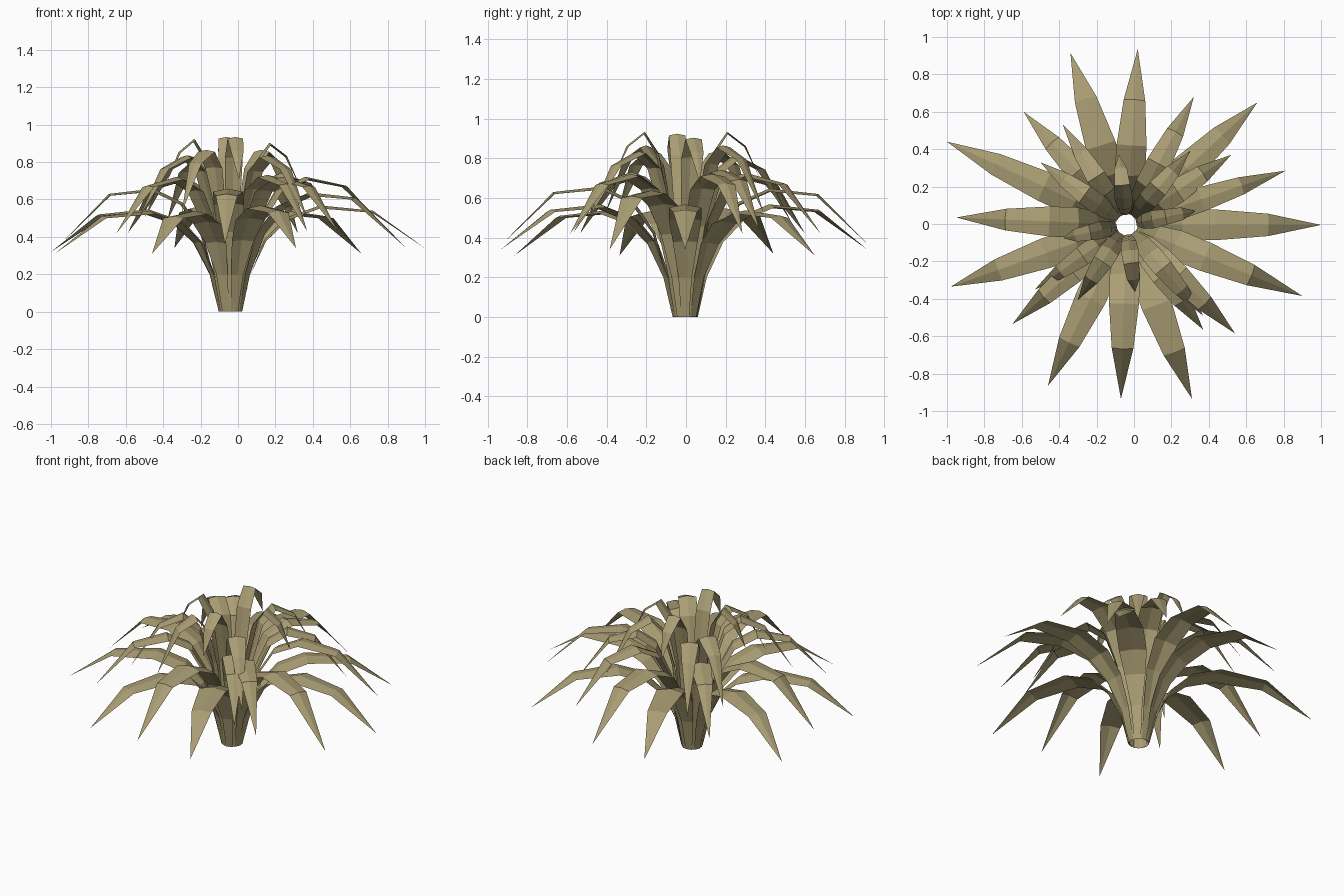
import bpy, bmesh, math
from mathutils import Vector

if "Cube" in bpy.data.objects:
    bpy.data.objects.remove(bpy.data.objects["Cube"])

CENTRE = Vector((-0.04, -0.004, 0.0))

mat = bpy.data.materials.new("dry olive")
mat.diffuse_color = (0.40, 0.34, 0.175, 1)
mat.use_nodes = True
mat.node_tree.nodes["Principled BSDF"].inputs["Base Color"].default_value = mat.diffuse_color

# Each tier: arc as (radius, height) from stem to tip, and half widths along the arc
TIERS = {
    "low": ([(.060, 0), (.105, .2), (.18, .37), (.29, .475), (.46, .53), (.73, .505), (1.0, .31)],
            [.02, .034, .062, .082, .082, .06, 0]),
    "wide": ([(.059, 0), (.098, .2), (.165, .42), (.28, .57), (.45, .64), (.71, .615), (1.0, .35)],
             [.02, .034, .062, .082, .08, .058, 0]),
    "middle": ([(.057, 0), (.088, .2), (.14, .46), (.24, .645), (.38, .715), (.58, .67), (.8, .42)],
               [.018, .03, .052, .066, .066, .048, 0]),
    "upper": ([(.055, 0), (.075, .2), (.115, .52), (.185, .75), (.28, .83), (.42, .765), (.58, .50)],
              [.018, .027, .044, .054, .054, .04, 0]),
    "inner": ([(.053, 0), (.062, .2), (.085, .55), (.14, .82), (.21, .925), (.30, .855), (.37, .70)],
              [.016, .025, .04, .048, .042, .034, 0]),
}

# Leaf tips seen from above, with the tip height
LEAVES = {
    "low": [(.66, .65, .31), (.31, -.935, .34), (-.46, -.865, .31), (-.98, -.335, .31),
            (1.0, -.005, .34), (-1.0, .44, .32), (-.34, .915, .34)],
    "wide": [(.02, .935, .35), (.90, -.385, .34), (-.07, -.935, .36), (-.95, .035, .36)],
    "middle": [(.32, .68, .42), (.54, -.585, .42), (.37, -.565, .43), (-.65, -.535, .42),
               (-.59, .60, .42), (.52, .37, .44), (.81, .285, .42)],
    "upper": [(-.38, .53, .48), (-.50, .33, .50), (.30, .39, .53), (.37, -.49, .50),
              (-.53, -.35, .50), (-.30, -.405, .53)],
    "inner": [(-.38, -.075, .695), (.33, .07, .675), (-.08, .37, .705), (.005, -.365, .705)],
}


def make_leaf(name, tier, tip):
    """Strip with a raised midrib that rises from the stem and bends over to a point."""
    arc, widths = TIERS[tier]
    reach = arc[-1][0]
    flat = Vector((tip[0], tip[1], 0)) - CENTRE
    length = flat.length
    out = flat.normalized()
    side = Vector((-out.y, out.x, 0))
    lift = tip[2] - arc[-1][1]
    bm = bmesh.new()
    rows = []
    last = len(arc) - 1
    for i, ((r, z), w) in enumerate(zip(arc, widths)):
        # stretch and lift only the free part so the stem keeps its shape
        r += (length - reach) * (r - arc[0][0]) / (reach - arc[0][0])
        z += lift * max(0, min(1, (i - 1) / 3))
        p = CENTRE + out * r + Vector((0, 0, z))
        if i == last:
            rows.append([bm.verts.new(p)])
            continue
        a, b = arc[max(i - 1, 0)], arc[i + 1]
        d = Vector((b[0] - a[0], b[1] - a[1])).normalized()
        normal = Vector((0, 0, d.x)) - out * d.y
        fold = normal * w * (0.2 if i > 1 else 0.0)
        rows.append([bm.verts.new(p + side * w - fold * .5), bm.verts.new(p + fold * .5),
                     bm.verts.new(p - side * w - fold * .5)])
    for a, b in zip(rows, rows[1:]):
        for k in range(2):
            if len(b) == 1:
                bm.faces.new((a[k + 1], a[k], b[0]))
            else:
                bm.faces.new((a[k + 1], a[k], b[k], b[k + 1]))
    bm.normal_update()
    mesh = bpy.data.meshes.new(name)
    bm.to_mesh(mesh)
    bm.free()
    mesh.materials.append(mat)
    bpy.context.collection.objects.link(bpy.data.objects.new(name, mesh))


for tier, tips in LEAVES.items():
    for n, tip in enumerate(tips, 1):
        make_leaf(f"{tier}_leaf_{n}", tier, tip)
